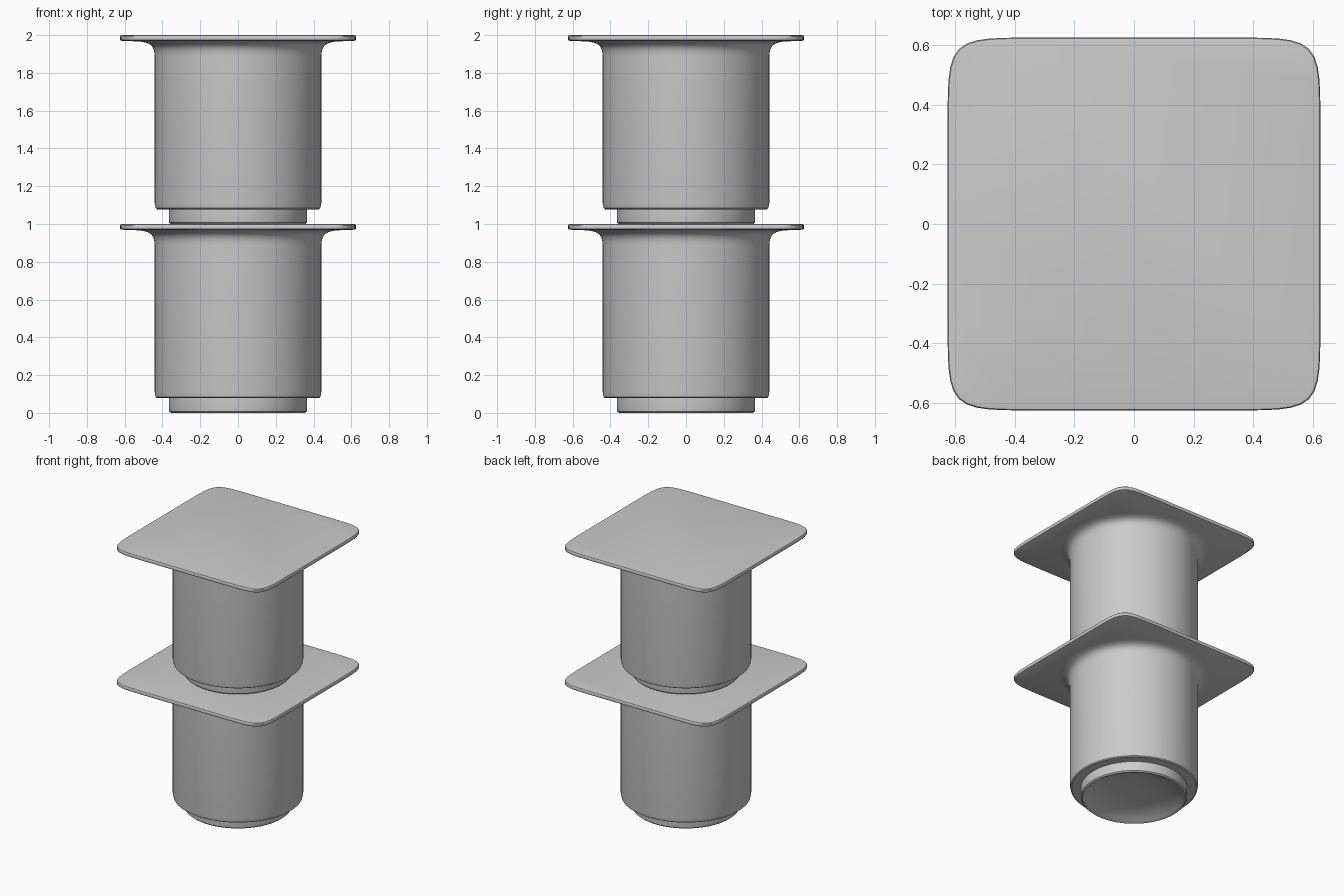
import bpy, bmesh, math

if "Cube" in bpy.data.objects:
    bpy.data.objects.remove(bpy.data.objects["Cube"])

SIDES = 160
# profile: (half width, height, squareness), from the recessed base up to the plate
PROFILE = [
    (0.06, 0.060, 0), (0.15, 0.055, 0), (0.23, 0.044, 0), (0.29, 0.028, 0),
    (0.33, 0.010, 0), (0.345, 0.002, 0), (0.355, 0.000, 0),       # dished base
    (0.364, 0.008, 0), (0.366, 0.020, 0), (0.366, 0.078, 0),      # plug
    (0.428, 0.078, 0), (0.436, 0.084, 0), (0.441, 0.110, 0),      # shoulder
    (0.441, 0.885, 0), (0.443, 0.910, 0), (0.449, 0.930, 0),      # body
    (0.460, 0.946, 0), (0.480, 0.958, 0), (0.515, 0.966, 0),      # fillet
    (0.617, 0.970, 1), (0.623, 0.973, 1), (0.625, 0.978, 1),      # plate
    (0.625, 0.993, 1), (0.622, 0.998, 1), (0.612, 1.000, 1),
]


def radius(half, angle, square):
    """Circle for square = 0, rounded square for square = 1."""
    if not square:
        return half
    n = 11
    return half / (abs(math.cos(angle)) ** n + abs(math.sin(angle)) ** n) ** (1 / n)


def make_unit(name, z0):
    bm = bmesh.new()
    rings = []
    for half, z, square in PROFILE:
        ring = []
        for i in range(SIDES):
            a = math.tau * i / SIDES
            r = radius(half, a, square)
            ring.append(bm.verts.new((r * math.cos(a), r * math.sin(a), z)))
        rings.append(ring)
    for lo, hi in zip(rings, rings[1:]):
        for i in range(SIDES):
            j = (i + 1) % SIDES
            bm.faces.new((lo[i], lo[j], hi[j], hi[i]))
    bm.faces.new(list(reversed(rings[0])))
    bm.faces.new(rings[-1])
    mesh = bpy.data.meshes.new(name)
    bm.to_mesh(mesh)
    bm.free()
    obj = bpy.data.objects.new(name, mesh)
    bpy.context.collection.objects.link(obj)
    obj.location.z = z0
    bpy.ops.object.select_all(action='DESELECT')
    obj.select_set(True)
    bpy.context.view_layer.objects.active = obj
    bpy.ops.object.shade_smooth_by_angle(angle=math.radians(35))


# two identical stacked plugs with square plates
make_unit("lower_plug", 0.0)
make_unit("upper_plug", 1.0)
